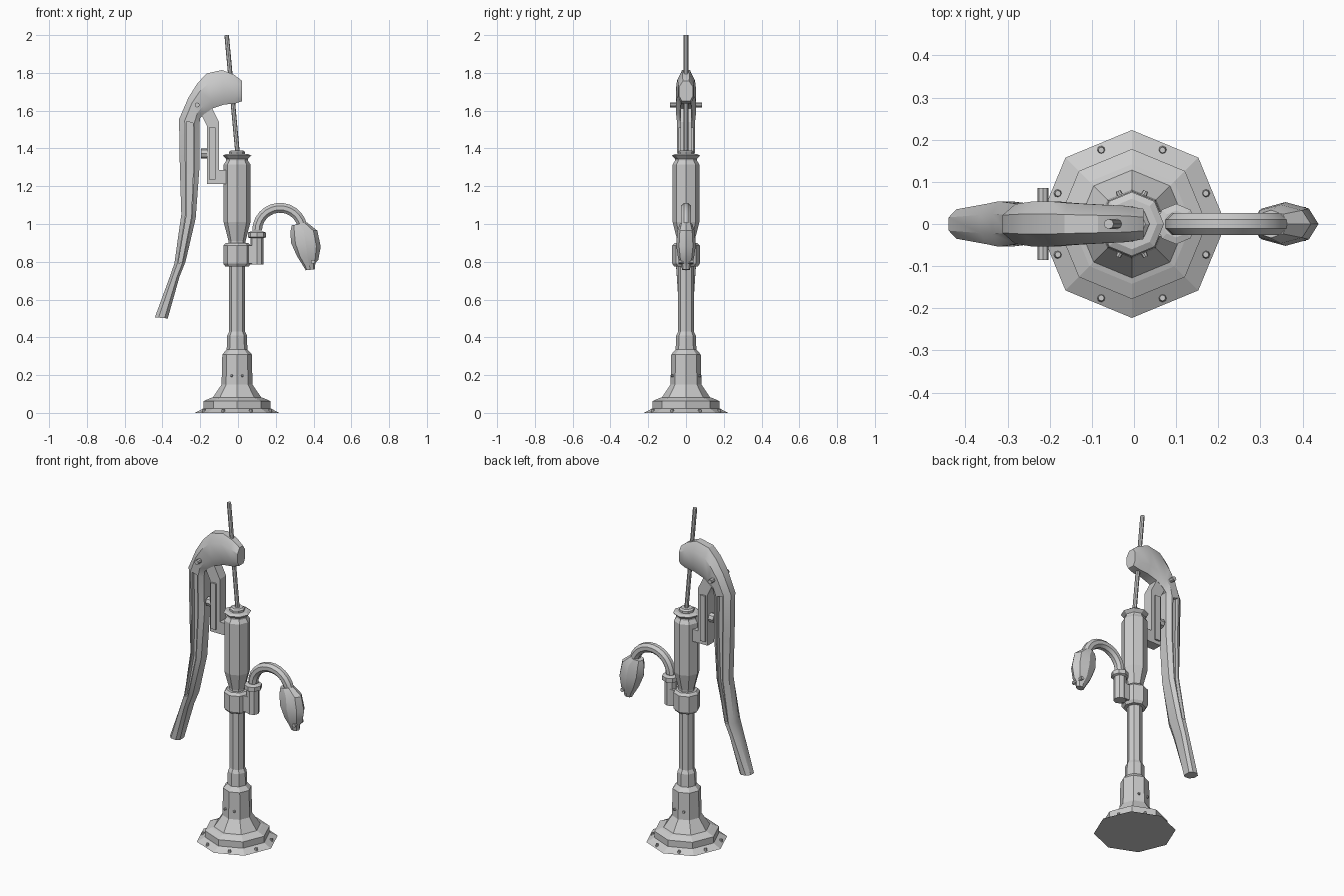
import bpy, bmesh, math
from mathutils import Vector

if "Cube" in bpy.data.objects:
    bpy.data.objects.remove(bpy.data.objects["Cube"])

X0 = -0.005  # pump axis


def loft(name, rings, smooth=None):
    """Skin a list of equal-length vertex rings and cap both ends."""
    bm = bmesh.new()
    rows = [[bm.verts.new(p) for p in r] for r in rings]
    n = len(rows[0])
    for a, b in zip(rows, rows[1:]):
        for i in range(n):
            j = (i + 1) % n
            bm.faces.new((a[i], a[j], b[j], b[i]))
    bm.faces.new(rows[0])
    bm.faces.new(rows[-1])
    bmesh.ops.recalc_face_normals(bm, faces=bm.faces)
    me = bpy.data.meshes.new(name)
    bm.to_mesh(me)
    bm.free()
    ob = bpy.data.objects.new(name, me)
    bpy.context.collection.objects.link(ob)
    if smooth:
        shade(ob, smooth)
    return ob


def shade(ob, angle):
    bpy.ops.object.select_all(action='DESELECT')
    bpy.context.view_layer.objects.active = ob
    ob.select_set(True)
    bpy.ops.object.shade_smooth_by_angle(angle=math.radians(angle))


def lathe(name, profile, x=X0, n=8):
    """Faceted turned part from (radius, z) pairs."""
    return loft(name, [[(x + r * math.cos(math.tau * i / n), r * math.sin(math.tau * i / n), z)
                        for i in range(n)] for r, z in profile])


def rod(name, a, b, r, n=8, r2=None):
    a, b = Vector(a), Vector(b)
    q = (b - a).to_track_quat('Z', 'Y')
    ring = lambda c, s: [c + q @ Vector((s * math.cos(math.tau * i / n), s * math.sin(math.tau * i / n), 0))
                         for i in range(n)]
    return loft(name, [ring(a, r), ring(b, r if r2 is None else r2)])


def plate(name, outline, y0, y1):
    return loft(name, [[(x, y, z) for x, z in outline] for y in (y0, y1)])


# Base and column
lathe("base_and_column", [(0.223, 0), (0.178, 0.024), (0.178, 0.062), (0.142, 0.078), (0.128, 0.082),
                          (0.082, 0.15), (0.078, 0.31), (0.055, 0.335), (0.052, 0.41),
                          (0.042, 0.43), (0.042, 0.80)])
lathe("collar", [(0.062, 0.775), (0.073, 0.79), (0.073, 0.885), (0.06, 0.9)])
lathe("barrel", [(0.045, 0.88), (0.045, 0.91), (0.071, 1.01), (0.071, 1.315), (0.058, 1.335),
                 (0.058, 1.345), (0.076, 1.362), (0.06, 1.37)])
lathe("rod_gland", [(0.042, 1.36), (0.042, 1.382), (0.032, 1.39)])

# Flange bolts and column bolts
for k in range(8):
    a = math.radians(22.5 + 45 * k)
    x, y = X0 + 0.19 * math.cos(a), 0.19 * math.sin(a)
    rod("flange_bolt", (x, y, 0.005), (x, y, 0.021), 0.01, 8, 0.007)
for k in (1, 2, 5, 6):
    a = math.radians(22.5 + 45 * k)
    c, s = math.cos(a), math.sin(a)
    rod("column_bolt", (X0 + 0.065 * c, 0.065 * s, 0.197), (X0 + 0.085 * c, 0.085 * s, 0.197), 0.009, 8, 0.006)

# Spout socket on the collar
lathe("spout_socket", [(0.035, 0.785), (0.035, 0.925), (0.048, 0.93), (0.048, 0.955), (0.032, 0.96)], 0.1)
plate("socket_web", [(0.03, 0.79), (0.10, 0.79), (0.10, 0.885), (0.03, 0.885)], -0.03, 0.03)

# Curved spout
cx, cz, R = 0.222, 0.965, 0.121
rings = []
for k in range(13):
    t = math.radians(180 - 14 * k)
    d = Vector((math.cos(t), 0, math.sin(t)))
    c = Vector((cx, 0, cz)) + R * d
    rings.append([c + 0.028 * (d * math.cos(math.tau * i / 8 + math.pi / 8)
                               + Vector((0, math.sin(math.tau * i / 8 + math.pi / 8), 0))) for i in range(8)])
loft("spout", rings, 25)

# Bulbous nozzle: left point, right point, half depth
rings = []
for lx, lz, rx, rz, w in [(0.285, 0.993, 0.365, 1.008, 0.033), (0.277, 0.96, 0.42, 0.965, 0.046),
                          (0.281, 0.90, 0.438, 0.88, 0.052), (0.312, 0.83, 0.425, 0.81, 0.042),
                          (0.345, 0.778, 0.41, 0.795, 0.027), (0.358, 0.755, 0.406, 0.76, 0.02)]:
    m, h = Vector(((lx + rx) / 2, 0, (lz + rz) / 2)), Vector(((rx - lx) / 2, 0, (rz - lz) / 2))
    rings.append([m + h * math.cos(math.tau * i / 8) + Vector((0, w * math.sin(math.tau * i / 8), 0))
                  for i in range(8)])
loft("nozzle", rings, 30)
rod("nozzle_pin", (0.397, -0.04, 0.80), (0.397, 0.04, 0.80), 0.011)

# Lever: outer point, inner point, half width
stations = [((0.022, 1.757), (0.022, 1.65), 0.036), ((-0.02, 1.79), (-0.015, 1.638), 0.043),
            ((-0.085, 1.815), (-0.075, 1.632), 0.046), ((-0.165, 1.797), (-0.135, 1.612), 0.05),
            ((-0.215, 1.745), (-0.175, 1.585), 0.054), ((-0.262, 1.67), (-0.2, 1.56), 0.053),
            ((-0.312, 1.555), (-0.205, 1.525), 0.047), ((-0.308, 1.3), (-0.204, 1.3), 0.046),
            ((-0.3, 1.05), (-0.224, 1.03), 0.048), ((-0.337, 0.79), (-0.278, 0.80), 0.054),
            ((-0.365, 0.71), (-0.31, 0.72), 0.048), ((-0.44, 0.506), (-0.372, 0.50), 0.035)]


def section(o, i, pts):
    o, i = Vector((o[0], 0, o[1])), Vector((i[0], 0, i[1]))
    return [o.lerp(i, t) + Vector((0, y, 0)) for t, y in pts]


half = [(0, 0.45), (0.28, 1), (0.75, 1), (1, 0.6)]
lever = loft("lever", [section(o, i, [(t, y * w) for t, y in half]
                               + [(t, -y * w) for t, y in reversed(half)]) for o, i, w in stations])

# Grooves along both sides of the lever arm
for s in (-1, 1):
    rings = [section(o, i, [(0.36, s * 0.55 * w), (0.68, s * 0.55 * w), (0.68, s * 0.1), (0.36, s * 0.1)])
             for o, i, w in stations[6:10]]
    cutter = loft("groove_cutter", rings)
    cutter.hide_render = True
    mod = lever.modifiers.new("groove", 'BOOLEAN')
    mod.operation, mod.solver, mod.object = 'DIFFERENCE', 'EXACT', cutter
    bpy.ops.object.select_all(action='DESELECT')
    bpy.context.view_layer.objects.active = lever
    lever.select_set(True)
    bpy.ops.object.modifier_apply(modifier=mod.name)
    bpy.data.objects.remove(cutter)
shade(lever, 30)

# Pivot pin, link bracket and its clamp bolt
rod("pivot_pin", (-0.216, -0.085, 1.63), (-0.216, 0.085, 1.63), 0.013)
plate("link_bracket", [(-0.205, 1.6), (-0.14, 1.62), (-0.1, 1.54), (-0.1, 1.285), (-0.05, 1.285),
                       (-0.05, 1.213), (-0.165, 1.213), (-0.165, 1.52)], -0.03, 0.03)
plate("link_rib", [(-0.153, 1.235), (-0.12, 1.235), (-0.12, 1.51), (-0.153, 1.51)], -0.04, 0.04)
rod("clamp_bolt", (-0.16, 0, 1.373), (-0.197, 0, 1.373), 0.027)

# Pump rod
rod("pump_rod", (-0.002, 0, 1.37), (-0.06, 0, 2.0), 0.012)
